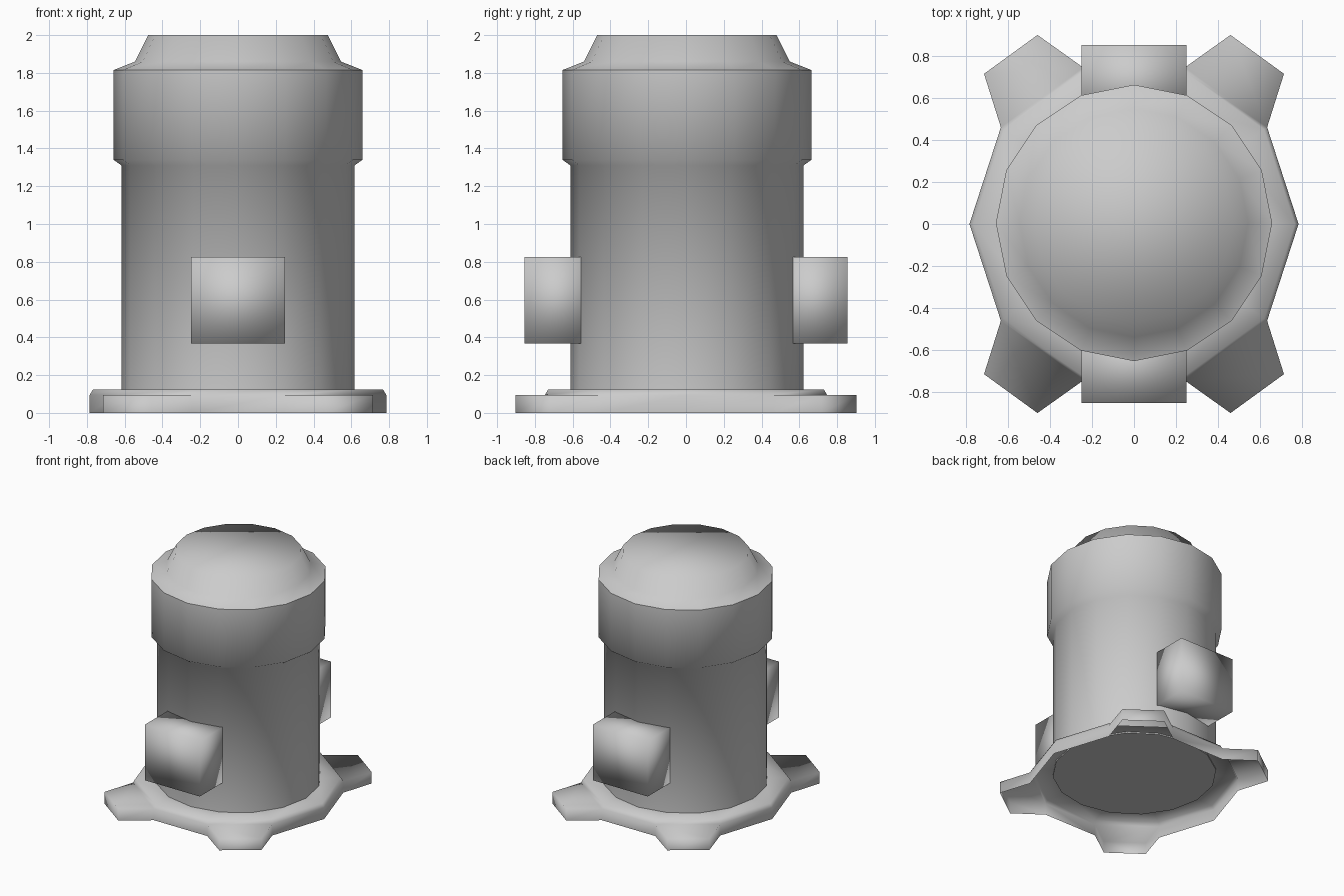
import bpy, bmesh, math
from mathutils import Vector

cube = bpy.data.objects.get("Cube")
if cube:
    bpy.data.objects.remove(cube, do_unlink=True)

metal = bpy.data.materials.new("plain_grey")
metal.use_nodes = True
GREY = (0.6, 0.6, 0.6, 1)
metal.diffuse_color = GREY
metal.node_tree.nodes["Principled BSDF"].inputs["Base Color"].default_value = GREY


def finish(bm, name, angle=None):
    """Turn a bmesh into a smooth object, keeping edges above angle sharp."""
    mesh = bpy.data.meshes.new(name)
    bm.to_mesh(mesh)
    bm.free()
    mesh.materials.append(metal)
    obj = bpy.data.objects.new(name, mesh)
    bpy.context.collection.objects.link(obj)
    bpy.ops.object.select_all(action="DESELECT")
    obj.select_set(True)
    bpy.context.view_layer.objects.active = obj
    if angle is None:
        bpy.ops.object.shade_smooth()
    else:
        bpy.ops.object.shade_smooth_by_angle(angle=math.radians(angle))
    return obj


def lathe(profile, sides, caps):
    """Stack rings of (radius, height), optionally capped; return side faces by level."""
    bm = bmesh.new()
    rings = []
    for r, z in profile:
        rings.append([bm.verts.new((r * math.cos(math.tau * i / sides),
                                    r * math.sin(math.tau * i / sides), z))
                      for i in range(sides)])
    levels = []
    for a, b in zip(rings, rings[1:]):
        levels.append([bm.faces.new((a[i], a[(i + 1) % sides], b[(i + 1) % sides], b[i]))
                       for i in range(sides)])
    if caps:
        bm.faces.new(rings[0][::-1])
        bm.faces.new(rings[-1])
    return bm, levels


# Cylinder body with wider collar, shoulder and rounded cap
bm, _ = lathe([(0.617, 0.115), (0.617, 1.31), (0.659, 1.34), (0.659, 1.815),
               (0.545, 1.86), (0.475, 2.0)], 16, True)
body = finish(bm, "body", 65.5)
body.location.y = 0.005

# Ten-sided base flange, hollow underneath, with four tapered mounting tabs
bm, levels = lathe([(0.785, 0), (0.785, 0.095), (0.767, 0.125), (0.6, 0.125)], 10, False)
for i in (1, 3, 6, 8):
    face = levels[0][i]
    mid = math.tau * (i + 0.5) / 10
    out = Vector((math.cos(mid), math.sin(mid), 0))
    side = Vector((-out.y, out.x, 0))
    tip = bmesh.ops.extrude_discrete_faces(bm, faces=[face])["faces"][0]
    for v in tip.verts:
        v.co = out + side * v.co.dot(side) * 0.65 + Vector((0, 0, v.co.z))
# Open the underside of the tabs
under = [f for f in bm.faces if all(v.co.z < 0.01 for v in f.verts)]
bmesh.ops.delete(bm, geom=under, context="FACES")
finish(bm, "base_flange")

# Blocks on the front and back
for name, sign in (("front_block", -1), ("back_block", 1)):
    bm = bmesh.new()
    bmesh.ops.create_cube(bm, size=1)
    for v in bm.verts:
        v.co = (v.co.x * 0.5, sign * 0.677 + v.co.y * 0.354, 0.597 + v.co.z * 0.458)
    finish(bm, name)
